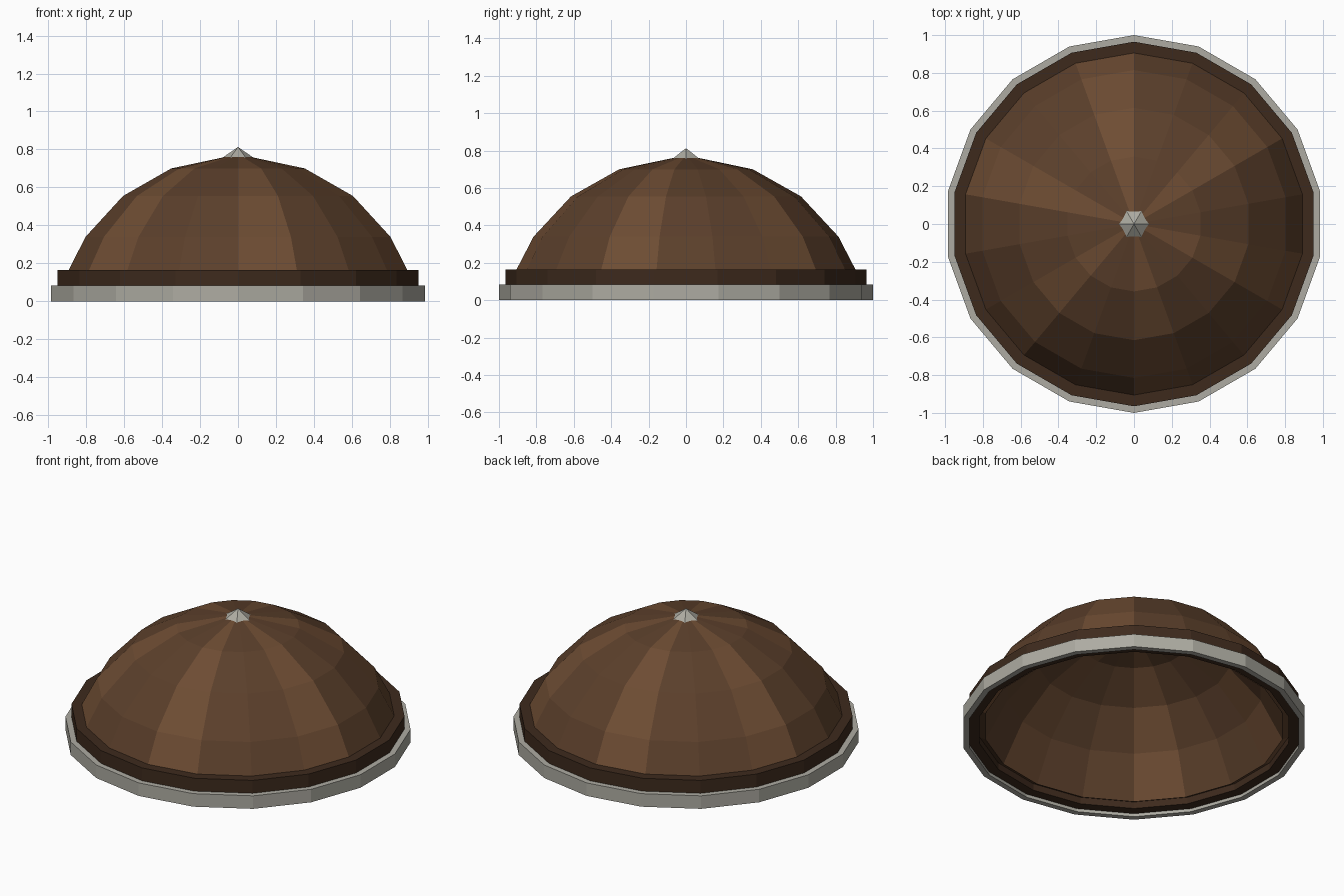
import bpy, bmesh
from math import sin, cos, pi

if "Cube" in bpy.data.objects:
    bpy.data.objects.remove(bpy.data.objects["Cube"])

SIDES = 18


def material(name, color):
    m = bpy.data.materials.new(name)
    m.diffuse_color = color
    m.use_nodes = True
    m.node_tree.nodes["Principled BSDF"].inputs["Base Color"].default_value = m.diffuse_color
    return m


def lathe(name, profile, sides, mats, closed=False, start=pi / 2):
    """Spin a list of (radius, z) points about z; radius 0 makes a pole.
    With two materials every third sector takes the second one."""
    bm = bmesh.new()
    rings = []
    for r, z in profile:
        if r == 0:
            rings.append([bm.verts.new((0, 0, z))] * sides)
        else:
            rings.append([bm.verts.new((r * cos(start + 2 * pi * i / sides),
                                        r * sin(start + 2 * pi * i / sides), z))
                          for i in range(sides)])
    pairs = list(zip(rings, rings[1:]))
    if closed:
        pairs.append((rings[-1], rings[0]))
    for a, b in pairs:
        for i in range(sides):
            j = (i + 1) % sides
            f = bm.faces.new(list(dict.fromkeys((a[i], a[j], b[j], b[i]))))
            f.material_index = 1 if len(mats) > 1 and i % 3 == 0 else 0
    mesh = bpy.data.meshes.new(name)
    bm.to_mesh(mesh)
    bm.free()
    ob = bpy.data.objects.new(name, mesh)
    bpy.context.collection.objects.link(ob)
    for m in mats:
        mesh.materials.append(m)
    return ob


def band(name, r_out, r_in, z0, z1, mat):
    profile = [(r_out, z0), (r_out, z1), (r_in, z1), (r_in, z0)]
    return lathe(name, profile, SIDES, [mat], closed=True)


wood = material("brown_wood", (0.105, 0.050, 0.024, 1))
light = material("light_wood", (0.155, 0.073, 0.033, 1))
dark = material("dark_wood", (0.047, 0.023, 0.012, 1))
metal = material("pale_metal", (0.42, 0.41, 0.36, 1))

# Stepped rim
band("outer_rim", 1.0, 0.965, 0.0, 0.083, metal)
band("inner_rim", 0.965, 0.905, 0.02, 0.165, dark)

# Faceted dome shell: outside, then the inside from the pole down
lathe("dome_outside", [(0.947, 0.085), (0.815, 0.34), (0.615, 0.555),
                       (0.357, 0.70), (0, 0.775)], SIDES, [wood, light])
lathe("dome_inside", [(0, 0.688), (0.323, 0.62), (0.558, 0.49),
                      (0.743, 0.291), (0.87, 0.045), (0.947, 0.085)],
      SIDES, [wood, light])

# Six-sided point on top
lathe("top_stud", [(0.08, 0.758), (0, 0.813)], 6, [metal], start=0)
